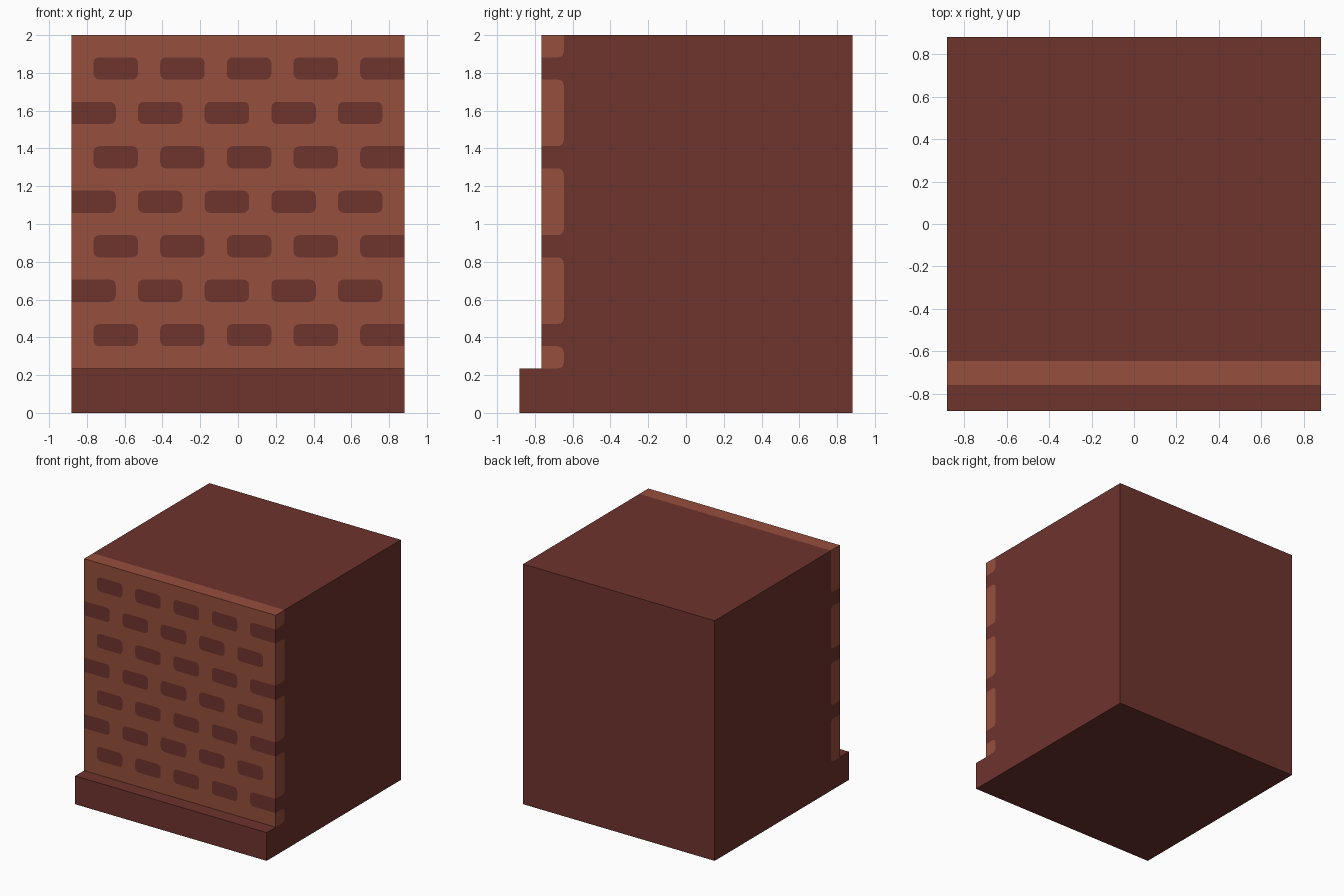
import bpy, bmesh, math
from mathutils import Vector

if "Cube" in bpy.data.objects:
    bpy.data.objects.remove(bpy.data.objects["Cube"])

U = 2 / 17            # brick module
H = 7.5 * U           # half width
R = 0.03              # brick corner radius
YF, YI = -H + U, -H + 2 * U   # panel front and inner depth
LIP = 2 * U


def material(name, col):
    m = bpy.data.materials.new(name)
    m.diffuse_color = (*col, 1)
    m.use_nodes = True
    m.node_tree.nodes["Principled BSDF"].inputs["Base Color"].default_value = m.diffuse_color
    return m


DARK = material("dark red brick", (0.156, 0.033, 0.027))
LIGHT = material("light terracotta", (0.305, 0.077, 0.045))


def corners(x0, z0, x1, z1, rounded):
    """Corner point lists of a rectangle: bl, br, tr, tl, counter-clockwise."""
    out = []
    data = [(x0, z0, 1, 1), (x1, z0, -1, 1), (x1, z1, -1, -1), (x0, z1, 1, -1)]
    for i, (x, z, sx, sz) in enumerate(data):
        if not rounded[i]:
            out.append([(x, z)])
            continue
        pts = []
        for k in range(4):
            a = math.pi + (i + k / 3) * math.pi / 2
            pts.append((x + sx * R + R * math.cos(a), z + sz * R + R * math.sin(a)))
        out.append(pts)
    return out


def add(bm, pts, normal, mat=0):
    f = bm.faces.new([bm.verts.new(p) for p in pts])
    f.normal_update()
    if f.normal.dot(Vector(normal)) < 0:
        f.normal_flip()
    f.material_index = mat


def finish(bm, name):
    bmesh.ops.remove_doubles(bm, verts=bm.verts, dist=1e-5)
    big = [f for f in bm.faces if len(f.verts) > 4]
    bmesh.ops.triangulate(bm, faces=big, ngon_method='EAR_CLIP')
    me = bpy.data.meshes.new(name)
    bm.to_mesh(me)
    bm.free()
    me.materials.append(DARK)
    me.materials.append(LIGHT)
    bpy.context.collection.objects.link(bpy.data.objects.new(name, me))


block, panel = bmesh.new(), bmesh.new()

# Plain faces of the block: each edge of the profile extruded along x
profile = [((-H, LIP), (-H, 0), (0, -1, 0)), ((-H, 0), (H, 0), (0, 0, -1)),
           ((H, 0), (H, 2), (0, 1, 0)), ((H, 2), (YI, 2), (0, 0, 1)),
           ((YF, LIP), (-H, LIP), (0, 0, 1))]
for a, b, n in profile:
    add(block, [(-H, *a), (H, *a), (H, *b), (-H, *b)], n)

# Light strip on top
add(panel, [(-H, YF, 2), (H, YF, 2), (H, YI, 2), (-H, YI, 2)], (0, 0, 1), 1)


# Sides: dark wall toothed into the light panel edge
def side(x, rows):
    stops = [2] + [k for k in sorted(rows)] + [17]
    path = [(-H, 0), (H, 0), (H, 2)]
    for j in reversed(range(len(stops) - 1)):
        z0 = (stops[j] + (1 if j else 0)) * U
        z1 = stops[j + 1] * U
        top = stops[j + 1] == 17
        bl, br, tr, tl = corners(YF, z0, YI, z1, (0, 1, not top, 0))
        add(panel, [(x, *p) for p in bl + br + tr + tl], (x, 0, 0), 1)
        path += ([] if top else tl) + (br + tr)[::-1] + bl
    path.append((-H, LIP))
    add(block, [(x, *p) for p in path], (x, 0, 0))


side(H, (3, 7, 11, 15))
side(-H, (5, 9, 13))


# Front: plain light courses alternating with courses of dark bricks
def front(pts, mat):
    add(panel, [(x, YF, z) for x, z in pts], (0, -1, 0), mat)


for k in range(2, 17):
    z0, z1 = k * U, (k + 1) * U
    left = [(-H, z0), (-H, z1)]
    right = [(H, z1), (H, z0)]
    if k % 2 == 0:
        front(left + right, 1)
        continue
    first = 1 if k % 4 == 3 else 0
    for c in range(first, 15, 3):
        at_l, at_r = c == 0, c == 13
        bl, br, tr, tl = corners(-H + c * U, z0, -H + (c + 2) * U, z1,
                                 (not at_l, not at_r, not at_r, not at_l))
        front(bl + br + tr + tl, 0)
        if not at_l:
            front(left + tl + bl, 1)
        left = br + tr
    if not at_r:
        front(left + right, 1)

finish(block, "wall_block")
finish(panel, "brick_panel")
